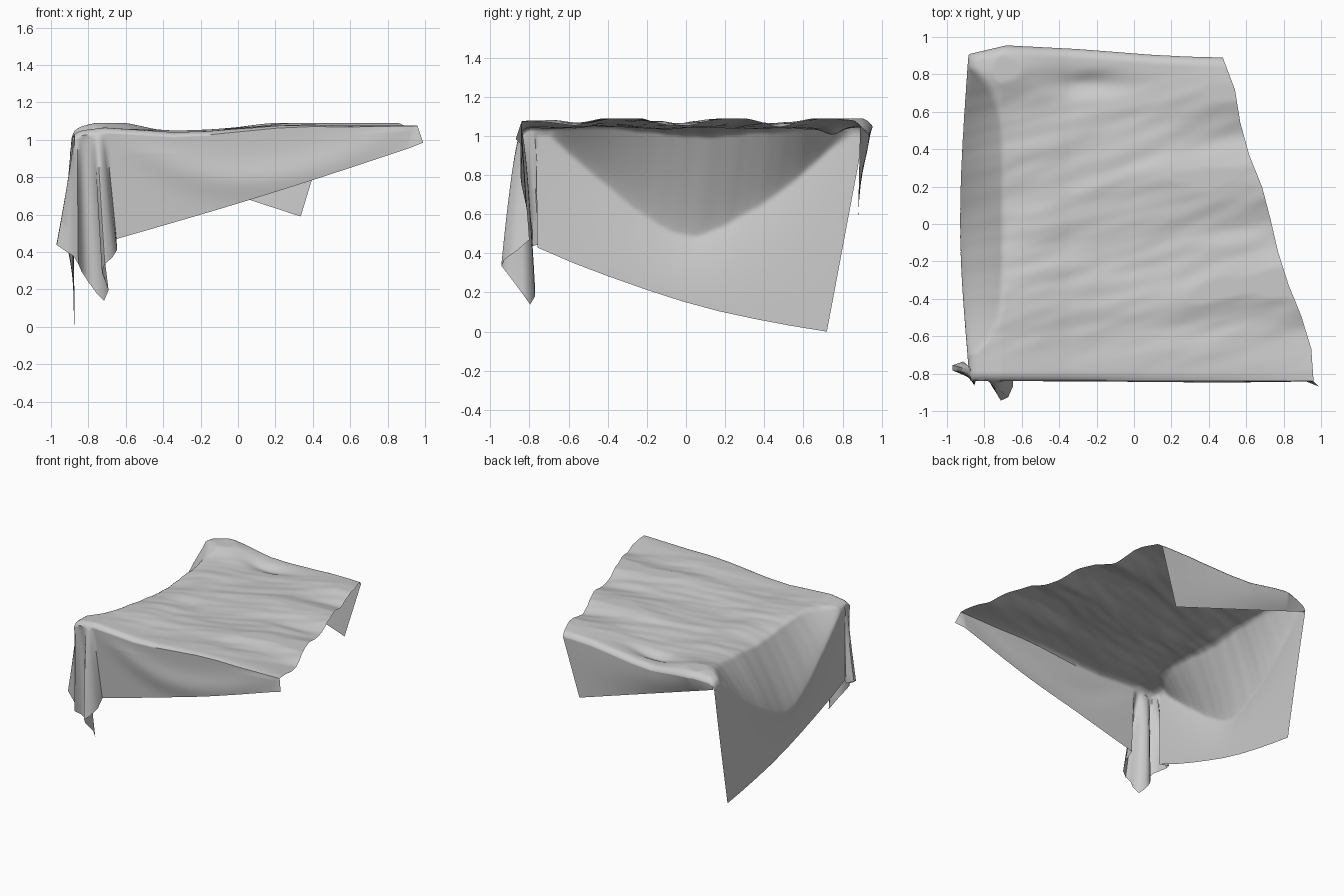
import bpy, bmesh, math
from mathutils import Vector, noise

if "Cube" in bpy.data.objects:
    bpy.data.objects.remove(bpy.data.objects["Cube"])

N, M = 120, 60            # columns along an edge, rows down a drape
LEFT0, FRONT0 = 5, 11     # columns gathered into the corner folds


def lerp(a, b, f):
    return a + (b - a) * f


def along(points, f):
    """Point at fraction f of an evenly spaced list."""
    p = f * (len(points) - 1)
    i = min(int(p), len(points) - 2)
    return lerp(points[i], points[i + 1], p - i)


def bump(x, y, cx, cy, rx, ry):
    return math.exp(-((x - cx) / rx) ** 2 - ((y - cy) / ry) ** 2)


# Outline and height of the flat sheet
free_edge = [0.96, 0.948, 0.895, 0.825, 0.77, 0.73, 0.685, 0.615, 0.568, 0.54, 0.475]
back_edge = [0.91, 0.955, 0.945, 0.935, 0.92, 0.905, 0.895, 0.89]
ridge = [1.045, 1.07, 1.055, 1.04, 1.045, 1.06, 1.075, 1.08, 1.075, 1.075, 1.075]


def sheet(s, t):
    y = lerp(-0.84, along(back_edge, s), t)
    inset = 0.165 * (1 - min(1, 1.15 * abs(2 * t - 1.04)) ** 5)
    x = lerp(-0.875 + inset, along(free_edge, t), s)
    z = along(ridge, min(1, max(0, (x + 0.9) / 1.85)))
    q = y - 0.28 * x
    inner = min(1, 6 * t, 6 * (1 - t))
    # Irregular slanting creases and a wavy free edge
    z += inner * 0.014 * noise.noise(Vector((1.8 * x, 6 * q, 0.3)))
    z += inner * 0.006 * noise.noise(Vector((4 * x, 14 * q, 5.1)))
    z += 0.025 * s ** 3 * inner * math.sin(11.5 * y - 0.9)
    # Raised back corner, dent beside it, sunken side
    z += 0.035 * bump(x, y, -0.68, 0.82, 0.22, 0.14)
    z -= 0.035 * bump(x, y, -0.25, 0.75, 0.2, 0.06)
    z -= 0.06 * bump(x, y, -0.74, 0.1, 0.17, 0.5)
    # Rounded shoulders along the hanging edges
    for d, drop in ((t * 1.7, 0.03 * (1 - s)), ((1 - t) * 1.7, 0.03), (s * 1.5, 0.015)):
        z -= drop * max(0, 1 - d / 0.045) ** 2
    return Vector((x, y, min(z, 1.09)))


# Side drape, pushed out below a deep swag
side_hem = [0.43, 0.35, 0.28, 0.215, 0.155, 0.105, 0.065, 0.03, 0.0]


def side_column(i):
    t = i / N
    f = (i - LEFT0) / (N - LEFT0)
    top = sheet(0, t)
    low = Vector((lerp(-0.885, -0.875, f), lerp(-0.76, 0.72, f), along(side_hem, f)))
    out = -0.885 - 0.045 * math.sin(math.pi * f)
    swag = top.z - 0.03 - 0.48 * max(0, 1 - abs((top.y - 0.08) / 0.78) ** 1.6)
    column = []
    for r in range(M + 1):
        p = lerp(top, low, r / M)
        if p.z > swag:
            k = (top.z - p.z) / (top.z - swag)
            p.x = lerp(top.x, out, 1 - (1 - k) ** 1.2)
        else:
            k = (swag - p.z) / (swag - low.z)
            p.x = lerp(out, low.x, 1 - (1 - k) ** 2)
        column.append(p)
    return column


# Front drape with a slanting hem, swelling along a shallow swag
def front_column(j):
    s = j / N
    f = (j - FRONT0) / (N - FRONT0)
    top = sheet(s, 0)
    hem = lerp(0.47, 0.96, f) - 0.012 * math.sin(math.pi * f)
    low = Vector((lerp(-0.65, 0.93, f), lerp(-0.80, -0.84, f), hem))
    if j == N:
        low = Vector((0.99, -0.87, 0.985))
    swag = 0.27 * math.sin(math.pi * f)
    column = []
    for r in range(M + 1):
        v = r / M
        p = lerp(top, low, v)
        swell = math.exp(-((top.z - p.z - swag) / 0.1) ** 2)
        p.y -= 0.02 * swell * math.sin(math.pi * f) * min(1, 5 * v)
        column.append(p)
    return column


# Back flap, a triangle widening towards the free edge
def back_column(j):
    s = j / N
    top = sheet(s, 1)
    low = Vector((lerp(-0.875, 0.335, s), lerp(0.905, 0.88, s), lerp(0.985, 0.59, s)))
    column = [lerp(top, low, r / M) for r in range(M + 1)]
    for r, p in enumerate(column):
        p.y += 0.01 * math.sin(math.pi * r / M) * math.sin(math.pi * s)
    return column


# Two gathered folds hanging at the corner
fold_hem = [Vector(p) for p in (
    (-0.885, -0.76, 0.43), (-0.92, -0.73, 0.42), (-1.0, -0.77, 0.46),
    (-0.93, -0.80, 0.41), (-0.88, -0.82, 0.38), (-0.85, -0.87, 0.33),
    (-0.83, -0.78, 0.28), (-0.77, -0.765, 0.20), (-0.72, -0.79, 0.13),
    (-0.69, -0.84, 0.20), (-0.74, -0.93, 0.32), (-0.69, -0.955, 0.35),
    (-0.645, -0.88, 0.40), (-0.65, -0.80, 0.47))]


def fold_columns():
    tops = [sheet(0, i / N) for i in range(LEFT0, 0, -1)]
    tops += [sheet(j / N, 0) for j in range(FRONT0 + 1)]
    columns = []
    for k, top in enumerate(tops):
        low = along(fold_hem, k / (len(tops) - 1))
        column = []
        for r in range(M + 1):
            v = r / M
            p = lerp(top, low, v)
            p.x = lerp(top.x, low.x, v ** 1.15)
            p.y = lerp(top.y, low.y, v ** 0.65)
            column.append(p)
        columns.append(column)
    columns[0], columns[-1] = side_column(LEFT0), front_column(FRONT0)
    return columns


def add_grid(bm, columns):
    rows = [[bm.verts.new(p) for p in c] for c in columns]
    for a, b in zip(rows, rows[1:]):
        for r in range(len(a) - 1):
            bm.faces.new((a[r], b[r], b[r + 1], a[r + 1]))


# Weld all the drapes into one continuous cloth
bm = bmesh.new()
add_grid(bm, [[sheet(i / N, j / N) for j in range(N + 1)] for i in range(N + 1)])
add_grid(bm, [side_column(i) for i in range(N, LEFT0 - 1, -1)])
add_grid(bm, fold_columns())
add_grid(bm, [front_column(j) for j in range(FRONT0, N + 1)])
add_grid(bm, [back_column(j) for j in range(N, -1, -1)])
bmesh.ops.remove_doubles(bm, verts=bm.verts, dist=0.0004)
bmesh.ops.recalc_face_normals(bm, faces=bm.faces)
if sum(f.normal.z * f.calc_area() for f in bm.faces) < 0:
    bmesh.ops.reverse_faces(bm, faces=bm.faces)
mesh = bpy.data.meshes.new("draped_cloth")
bm.to_mesh(mesh)
bm.free()

cloth = bpy.data.objects.new("draped_cloth", mesh)
bpy.context.collection.objects.link(cloth)

grey = bpy.data.materials.new("light_grey_fabric")
grey.use_nodes = True
colour = (0.6, 0.6, 0.6, 1)
grey.diffuse_color = colour
grey.node_tree.nodes["Principled BSDF"].inputs["Base Color"].default_value = colour
mesh.materials.append(grey)

bpy.context.view_layer.objects.active = cloth
cloth.select_set(True)
bpy.ops.object.shade_smooth_by_angle(angle=math.radians(60))
